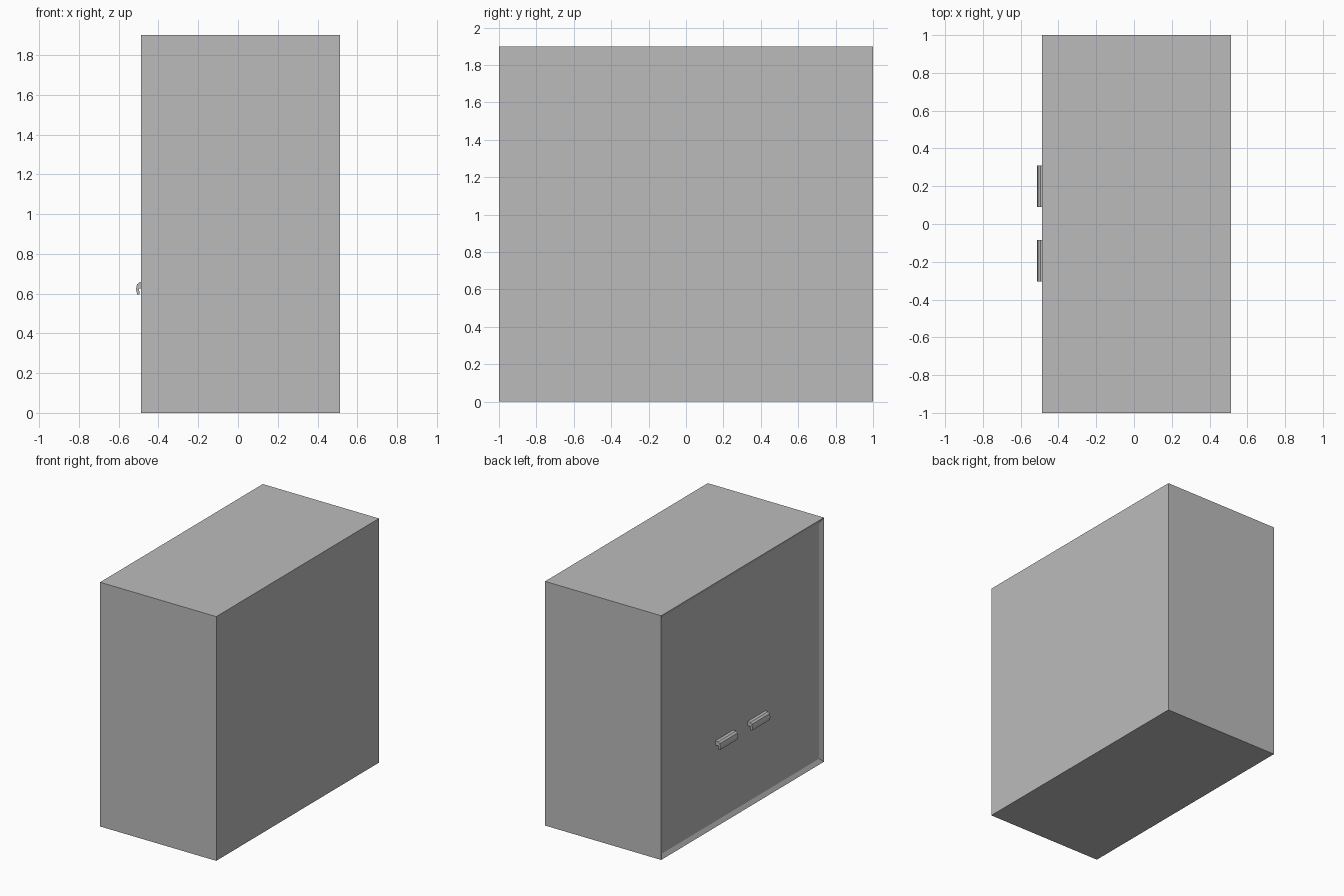
import bpy
import bmesh
from mathutils import Vector

if "Cube" in bpy.data.objects:
    bpy.data.objects.remove(bpy.data.objects["Cube"], do_unlink=True)

# One plain grey finish
grey = bpy.data.materials.new("plain grey")
grey.use_nodes = True
colour = (0.5, 0.5, 0.5, 1)
grey.diffuse_color = colour
grey.node_tree.nodes["Principled BSDF"].inputs["Base Color"].default_value = colour

HEIGHT = 1.9
DOOR_X, BACK_X = -0.487, 0.513
RIM, RECESS = 0.045, 0.018


def add_object(name, bm):
    bmesh.ops.recalc_face_normals(bm, faces=bm.faces)
    mesh = bpy.data.meshes.new(name)
    bm.to_mesh(mesh)
    bm.free()
    mesh.materials.append(grey)
    obj = bpy.data.objects.new(name, mesh)
    bpy.context.collection.objects.link(obj)
    return obj


# Cabinet box with a recessed door panel on the -x side
bm = bmesh.new()
bmesh.ops.create_cube(bm, size=1)
bmesh.ops.scale(bm, vec=(BACK_X - DOOR_X, 2, HEIGHT), verts=bm.verts)
bmesh.ops.translate(bm, vec=((BACK_X + DOOR_X) / 2, 0, HEIGHT / 2), verts=bm.verts)
bm.normal_update()
door = min(bm.faces, key=lambda f: f.calc_center_median().x)
bmesh.ops.inset_region(bm, faces=[door], thickness=RIM)
bmesh.ops.translate(bm, vec=(RECESS, 0, 0), verts=door.verts)
add_object("cabinet", bm)

# Hooked pull handles, extruded from an (x, z) profile
PROFILE = [(-0.469, 0.658), (-0.494, 0.658), (-0.508, 0.646), (-0.513, 0.622),
           (-0.507, 0.596), (-0.495, 0.596), (-0.498, 0.626), (-0.469, 0.626)]


def handle(name, y_start, length=0.22):
    bm = bmesh.new()
    face = bm.faces.new([bm.verts.new((x, y_start, z)) for x, z in PROFILE])
    result = bmesh.ops.extrude_face_region(bm, geom=[face], use_keep_orig=True)
    moved = [v for v in result["geom"] if isinstance(v, bmesh.types.BMVert)]
    bmesh.ops.translate(bm, vec=Vector((0, length, 0)), verts=moved)
    add_object(name, bm)


handle("left_handle", 0.09)
handle("right_handle", -0.305)
